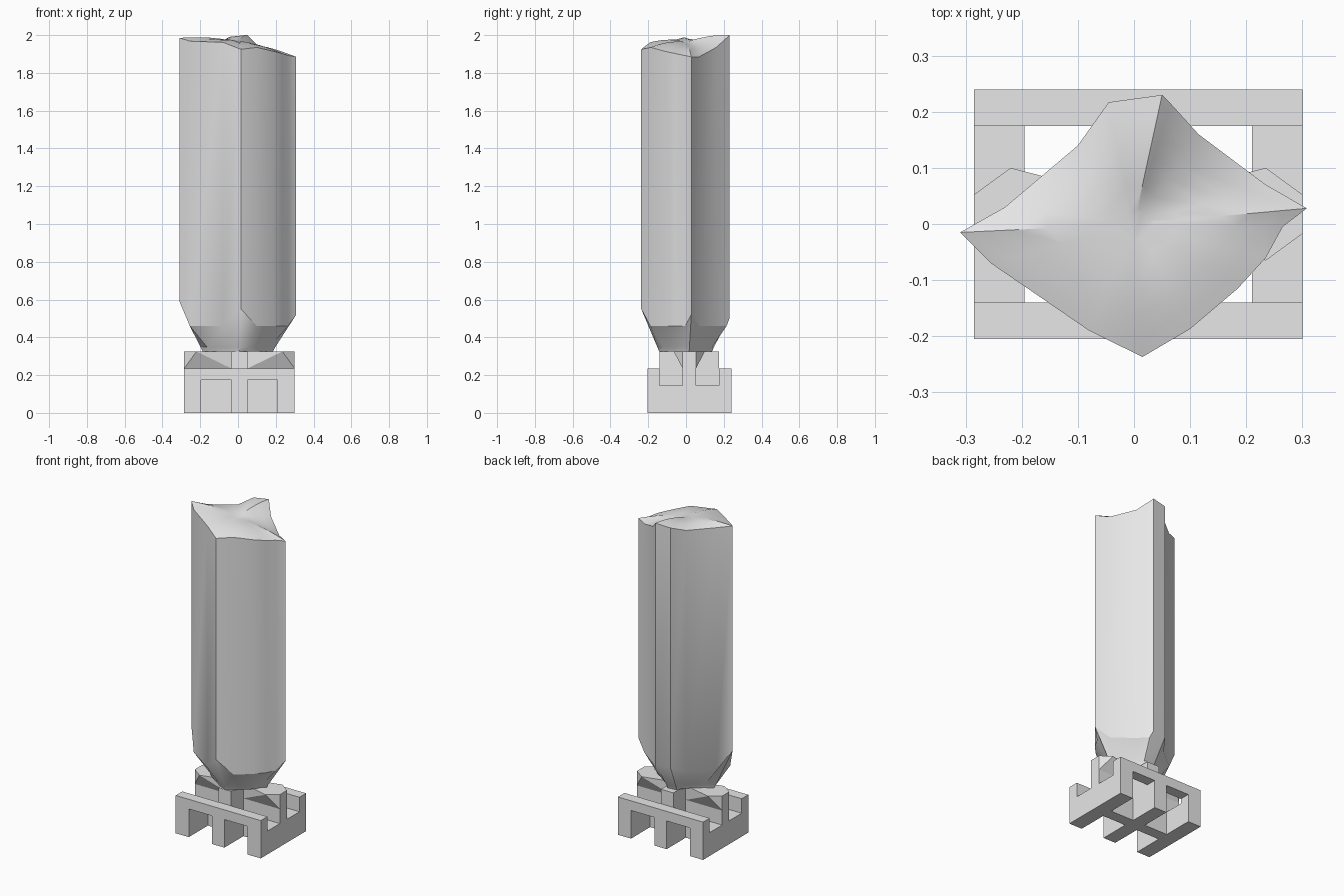
import bpy, bmesh, math
from mathutils import Vector

if "Cube" in bpy.data.objects:
    bpy.data.objects.remove(bpy.data.objects["Cube"], do_unlink=True)

grey = bpy.data.materials.new("plain grey")
grey.use_nodes = True
grey.diffuse_color = (0.8, 0.8, 0.8, 1)
grey.node_tree.nodes["Principled BSDF"].inputs["Base Color"].default_value = grey.diffuse_color

CX, CY = 0.0075, 0.0175          # centre of the stand
HX, HY = 0.2925, 0.2225          # half size of the stand
INNER = 0.1575                   # inner face of the long rails
BEAM = 0.035                     # half width of the lengthwise beam
POST = 0.0425                    # half width of the crosswise beam
HIGH = 0.325


def finish(name, bm, smooth=None):
    bmesh.ops.recalc_face_normals(bm, faces=bm.faces[:])
    mesh = bpy.data.meshes.new(name)
    bm.to_mesh(mesh)
    bm.free()
    mesh.materials.append(grey)
    obj = bpy.data.objects.new(name, mesh)
    bpy.context.collection.objects.link(obj)
    if smooth:
        bpy.ops.object.select_all(action='DESELECT')
        obj.select_set(True)
        bpy.context.view_layer.objects.active = obj
        bpy.ops.object.shade_smooth_by_angle(angle=math.radians(smooth))
    return obj


def box(name, x0, x1, y0, y1, z0, z1):
    bm = bmesh.new()
    bmesh.ops.create_cube(bm, size=1)
    for v in bm.verts:
        v.co = (CX + (x0 + x1) / 2 + v.co.x * (x1 - x0),
                CY + (y0 + y1) / 2 + v.co.y * (y1 - y0),
                (z0 + z1) / 2 + v.co.z * (z1 - z0))
    return finish(name, bm)


# Long rails: arched profile with three legs, front and back
half = [(POST, 0), (POST, 0.175), (0.2025, 0.175), (0.2025, 0), (HX, 0), (HX, 0.235)]
profile = half + [(-x, z) for x, z in reversed(half)]
for name, y0, y1 in (("front_rail", -HY, -INNER), ("back_rail", INNER, HY)):
    bm = bmesh.new()
    face = bm.faces.new([bm.verts.new((CX + x, CY + y0, z)) for x, z in profile])
    new = bmesh.ops.extrude_face_region(bm, geom=[face])["geom"]
    bmesh.ops.translate(bm, vec=(0, y1 - y0, 0),
                        verts=[v for v in new if isinstance(v, bmesh.types.BMVert)])
    finish(name, bm)

# Low side rails and crossed beams
box("left_side_rail", 0.2025, HX, -INNER, INNER, 0, 0.145)
box("right_side_rail", -HX, -0.2025, -INNER, INNER, 0, 0.145)
box("lengthwise_beam", -HX, HX, -BEAM, BEAM, 0, HIGH)
box("crosswise_beam", -POST, POST, -INNER, INNER, 0, HIGH)

# Flared lobes on top of the lengthwise beam
for name, side in (("left_lobe", 1), ("right_lobe", -1)):
    bm = bmesh.new()
    for sy in (-1, 1):
        for x, y, z in ((HX, BEAM, HIGH), (HX, BEAM, 0.235), (0.2275, 0.0825, HIGH),
                        (POST, BEAM, HIGH), (POST, BEAM, 0.235)):
            bm.verts.new((CX + side * x, CY + sy * y, z))
    bmesh.ops.convex_hull(bm, input=bm.verts[:])
    finish(name, bm)

# Tall body: outline with the height of its wavy rim
rim = [(-0.31, -0.015, 1.985), (-0.255, -0.07, 1.968), (-0.08, -0.19, 1.962),
       (0.015, -0.237, 1.925), (0.10, -0.187, 1.935), (0.185, -0.115, 1.915),
       (0.235, -0.06, 1.903), (0.265, -0.005, 1.892), (0.308, 0.028, 1.885),
       (0.235, 0.07, 1.885), (0.115, 0.16, 1.935), (0.065, 0.215, 1.985),
       (0.05, 0.23, 2.0), (-0.045, 0.217, 1.99), (-0.10, 0.14, 1.96),
       (-0.23, 0.03, 1.97)]
corner_start = {0: 0.59, 3: 0.55, 8: 0.52, 12: 0.5, 13: 0.5}


def crown(x, y, z, s):
    """Height of the rumpled top at scale s of the outline."""
    dent = 0.03 * math.exp(-((x - 0.1) ** 2 + (y - 0.09) ** 2) / 0.003) * (1 - s)
    swell = 0.012 * math.sin(math.pi * s)
    return z * s + 1.965 * (1 - s) + swell - dent


bm = bmesh.new()
rings = []


def ring(fn):
    rings.append([bm.verts.new(fn(i, *p)) for i, p in enumerate(rim)])


for z, s in ((HIGH, 0.6), (0.348, 0.64)):
    ring(lambda i, x, y, h: (x * s, y * s, z))
ring(lambda i, x, y, h: (x, y, corner_start.get(i, 0.46)))
ring(lambda i, x, y, h: (x, y, h))
for s in (0.85, 0.68, 0.5, 0.3, 0.12):
    ring(lambda i, x, y, h: (x * s, y * s, crown(x * s, y * s, h, s)))
for a, b in zip(rings, rings[1:]):
    for i in range(len(rim)):
        j = (i + 1) % len(rim)
        bm.faces.new((a[i], a[j], b[j], b[i]))
bm.faces.new(rings[0])
bm.faces.new(rings[-1])
finish("tall_body", bm, smooth=30)
